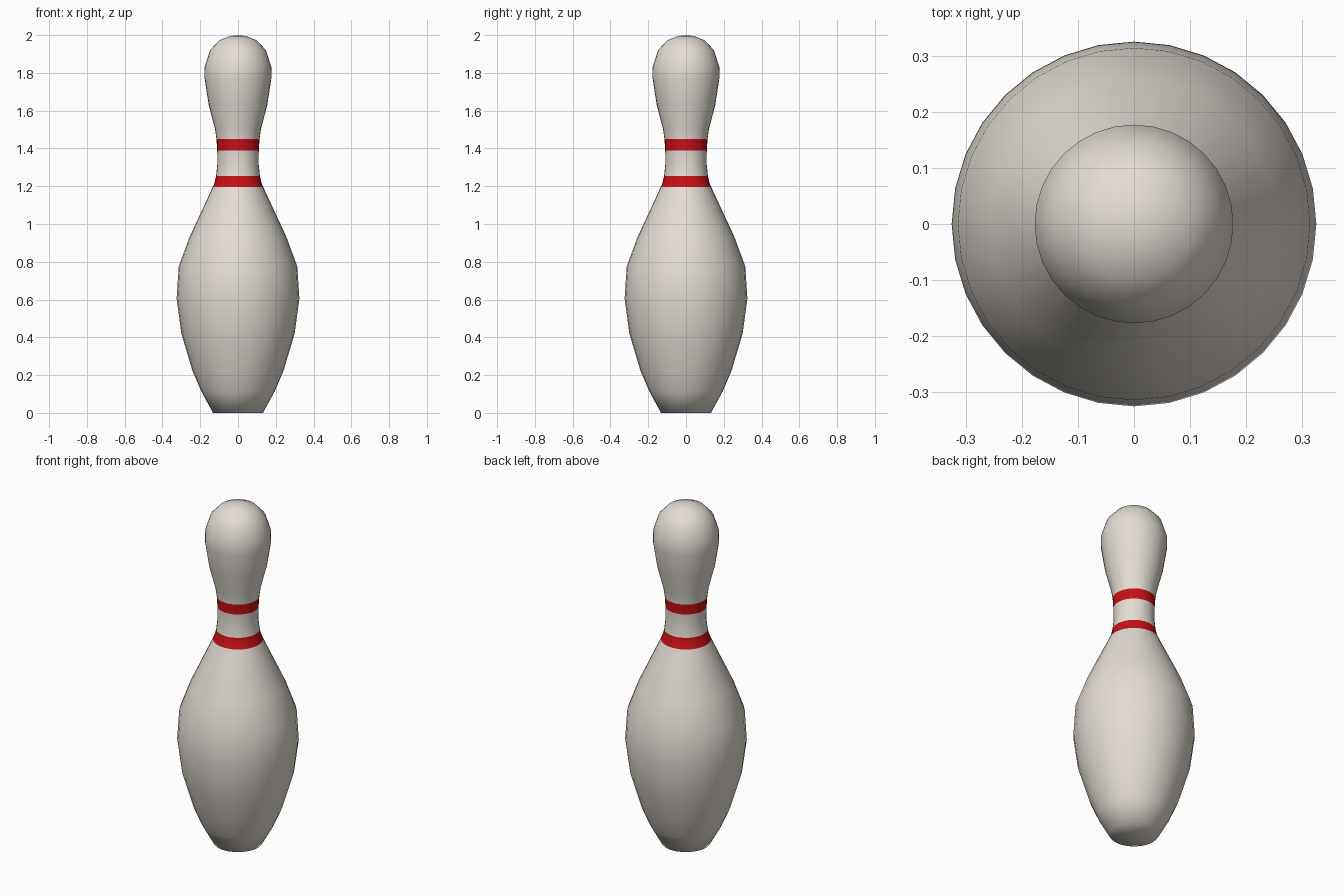
import bpy, bmesh, math

if "Cube" in bpy.data.objects:
    bpy.data.objects.remove(bpy.data.objects["Cube"])

def material(name, rgb):
    m = bpy.data.materials.new(name)
    m.diffuse_color = (*rgb, 1)
    m.use_nodes = True
    m.node_tree.nodes["Principled BSDF"].inputs["Base Color"].default_value = m.diffuse_color
    return m

SIDES = 32
# Half profile (radius, height) from base to crown
profile = [(0.132, 0), (0.195, 0.115), (0.24, 0.22), (0.30, 0.42), (0.325, 0.605),
           (0.314, 0.775), (0.257, 0.93), (0.134, 1.195), (0.125, 1.215), (0.116, 1.255),
           (0.109, 1.32), (0.110, 1.39), (0.114, 1.45), (0.121, 1.50), (0.155, 1.63),
           (0.176, 1.765), (0.177, 1.83), (0.148, 1.92), (0.10, 1.972), (0.045, 1.994)]
stripes = [(1.195, 1.255), (1.39, 1.45)]

# Lathed pin body
bm = bmesh.new()
rings = [[bm.verts.new((r * math.cos(2 * math.pi * i / SIDES),
                        r * math.sin(2 * math.pi * i / SIDES), z)) for i in range(SIDES)]
         for r, z in profile]
for a, b in zip(rings, rings[1:]):
    for i in range(SIDES):
        j = (i + 1) % SIDES
        bm.faces.new((a[i], a[j], b[j], b[i]))

# Rounded crown and flat base
tip = bm.verts.new((0, 0, 2))
for i in range(SIDES):
    bm.faces.new((rings[-1][i], rings[-1][(i + 1) % SIDES], tip))
bm.faces.new(rings[0][::-1])

# Red neck stripes chosen by height
for f in bm.faces:
    f.smooth = True
    z = f.calc_center_median().z
    f.material_index = int(any(lo < z < hi for lo, hi in stripes))

mesh = bpy.data.meshes.new("bowling_pin")
bm.to_mesh(mesh)
bm.free()
mesh.materials.append(material("ivory white", (0.77, 0.72, 0.66)))
mesh.materials.append(material("stripe red", (0.58, 0.005, 0.008)))
bpy.context.collection.objects.link(bpy.data.objects.new("bowling_pin", mesh))
